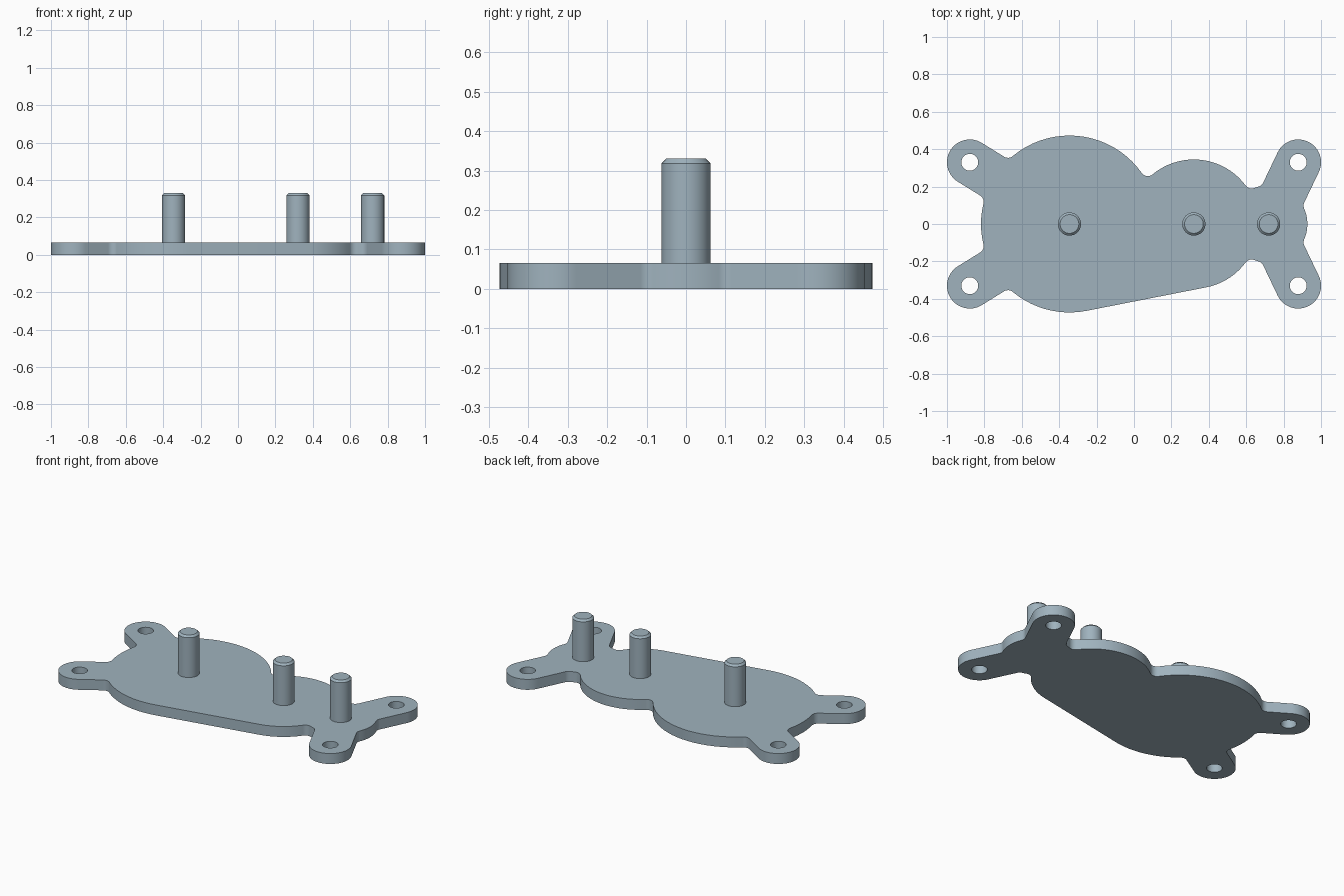
import bpy, bmesh, math
from mathutils import Vector

cube = bpy.data.objects.get("Cube")
if cube:
    bpy.data.objects.remove(cube, do_unlink=True)

THICK = 0.066          # plate thickness
FILLET = 0.04          # radius of inner corners
EAR_R, HOLE_R = 0.122, 0.045
PIN_R, PIN_TOP, CHAMFER = 0.062, 0.33, 0.012

steel = bpy.data.materials.new("blue_grey_metal")
steel.use_nodes = True
colour = (0.35, 0.45, 0.515, 1)
steel.diffuse_color = colour
steel.node_tree.nodes["Principled BSDF"].inputs["Base Color"].default_value = colour


def finish(bm, name):
    """Turn a bmesh into a smooth-by-angle object."""
    bmesh.ops.recalc_face_normals(bm, faces=bm.faces)
    mesh = bpy.data.meshes.new(name)
    bm.to_mesh(mesh)
    bm.free()
    mesh.materials.append(steel)
    obj = bpy.data.objects.new(name, mesh)
    bpy.context.collection.objects.link(obj)
    bpy.ops.object.select_all(action='DESELECT')
    bpy.context.view_layer.objects.active = obj
    obj.select_set(True)
    bpy.ops.object.shade_smooth_by_angle(angle=math.radians(30))
    return obj


def arm_fillet(disc, ear, side):
    """Inner corner where an arm (aimed at the disc centre) meets the disc."""
    c, r = disc
    axis = (ear[0] - c).normalized()
    perp = Vector((-axis.y, axis.x)) * side
    off = EAR_R + FILLET
    along = math.sqrt((r + FILLET) ** 2 - off ** 2)
    return (c + axis * along + perp * off, -FILLET)


def disc_fillet(a, b, side):
    """Inner corner between two overlapping discs on the x axis."""
    d = b[0].x - a[0].x
    ra, rb = a[1] + FILLET, b[1] + FILLET
    x = (d * d + ra * ra - rb * rb) / (2 * d)
    return (Vector((a[0].x + x, side * math.sqrt(ra * ra - x * x))), -FILLET)


def tangent_normal(a, b):
    """Outward normal of the tangent line running from arc a to arc b."""
    v = b[0] - a[0]
    k = max(-1, min(1, (a[1] - b[1]) / v.length))
    u = v.normalized()
    right = Vector((u.y, -u.x))
    return u * k + right * math.sqrt(1 - k * k)


def belt(arcs):
    """Outline following signed arcs (positive = outward) joined by tangents."""
    pts = []
    for i, (c, r) in enumerate(arcs):
        n0 = tangent_normal(arcs[i - 1], arcs[i])
        n1 = tangent_normal(arcs[i], arcs[(i + 1) % len(arcs)])
        a0 = math.atan2(n0.y, n0.x)
        sweep = math.atan2(n1.y, n1.x) - a0
        sweep = sweep % math.tau if r > 0 else -((-sweep) % math.tau)
        steps = max(2, math.ceil(abs(sweep) / math.radians(5)))
        for s in range(steps + 1):
            a = a0 + sweep * s / steps
            p = c + r * Vector((math.cos(a), math.sin(a)))
            if not pts or (p - pts[-1]).length > 1e-4:
                pts.append(p)
    if (pts[0] - pts[-1]).length < 1e-4:
        pts.pop()
    return pts


# Discs and corner ears that make up the plate
big = (Vector((-0.345, 0)), 0.473)
mid = (Vector((0.32, 0)), 0.345)
small = (Vector((0.72, 0)), 0.207)
tr, tl, bl, br = [(Vector((x, y)), EAR_R) for x, y in
                  ((0.878, 0.33), (-0.878, 0.33), (-0.878, -0.33), (0.878, -0.33))]

outline = belt([
    tr, arm_fillet(small, tr, 1), small, disc_fillet(mid, small, 1),
    mid, disc_fillet(big, mid, 1), big,
    arm_fillet(big, tl, -1), tl, arm_fillet(big, tl, 1), big,
    arm_fillet(big, bl, -1), bl, arm_fillet(big, bl, 1), big,
    mid, disc_fillet(mid, small, -1), small,
    arm_fillet(small, br, -1), br, arm_fillet(small, br, 1), small,
    arm_fillet(small, tr, -1)])

# Base plate with four screw holes
loops = [outline]
for c, _ in (tr, tl, bl, br):
    loops.append([c + HOLE_R * Vector((math.cos(a), math.sin(a)))
                  for a in (math.tau * i / 40 for i in range(40))])
bm = bmesh.new()
for loop in loops:
    vs = [bm.verts.new((p.x, p.y, 0)) for p in loop]
    for i, v in enumerate(vs):
        bm.edges.new((vs[i - 1], v))
bmesh.ops.triangle_fill(bm, edges=bm.edges[:], use_beauty=True, normal=(0, 0, 1))
top = bmesh.ops.extrude_face_region(bm, geom=bm.faces[:], use_keep_orig=True)
bmesh.ops.translate(bm, vec=(0, 0, THICK),
                    verts=[g for g in top["geom"] if isinstance(g, bmesh.types.BMVert)])
finish(bm, "base_plate")

# Three chamfered pins, one at each disc centre
profile = [(0, THICK / 2), (PIN_R, THICK / 2), (PIN_R, PIN_TOP - CHAMFER),
           (PIN_R - CHAMFER, PIN_TOP), (0, PIN_TOP)]
for name, (c, _) in (("large_disc_pin", big), ("middle_disc_pin", mid), ("small_disc_pin", small)):
    bm = bmesh.new()
    vs = [bm.verts.new((r, 0, z)) for r, z in profile]
    es = [bm.edges.new(pair) for pair in zip(vs, vs[1:])]
    bmesh.ops.spin(bm, geom=vs + es, cent=(0, 0, 0), axis=(0, 0, 1),
                   angle=math.tau, steps=48, use_duplicate=False)
    bmesh.ops.remove_doubles(bm, verts=bm.verts, dist=1e-5)
    finish(bm, name).location = (c.x, c.y, 0)
